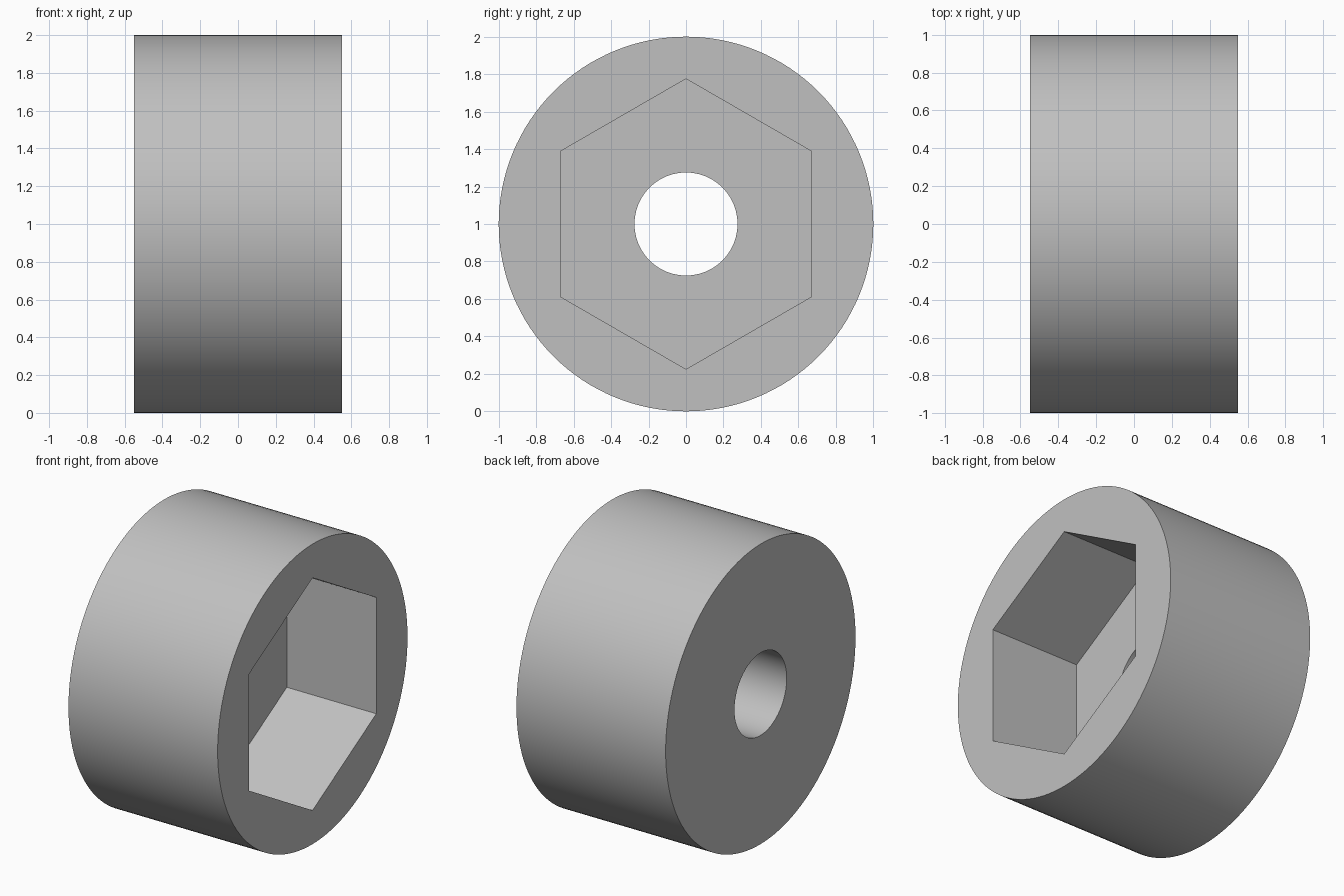
import bpy
import math
from mathutils import Matrix

cube = bpy.data.objects.get("Cube")
if cube:
    bpy.data.objects.remove(cube, do_unlink=True)

WIDTH = 1.1
RADIUS = 1.0
POCKET_DEPTH = 0.66

# Single plain grey
grey = bpy.data.materials.new("plain grey")
grey.use_nodes = True
colour = (0.53, 0.53, 0.53, 1.0)
grey.diffuse_color = colour
grey.node_tree.nodes["Principled BSDF"].inputs["Base Color"].default_value = colour


def x_prism(name, sides, radius, x_from, x_to, spin=0.0):
    """Prism lying along x between two positions, on the wheel axis."""
    bpy.ops.mesh.primitive_cylinder_add(
        vertices=sides, radius=radius, depth=x_to - x_from)
    obj = bpy.context.object
    obj.name = name
    obj.data.transform(Matrix.Rotation(math.pi / 2, 4, "Y")
                       @ Matrix.Rotation(spin, 4, "Z"))
    obj.location = ((x_from + x_to) / 2, 0, RADIUS)
    obj.data.materials.append(grey)
    return obj


half = WIDTH / 2
body = x_prism("round_body", 128, RADIUS, -half, half)

# Hexagonal pocket in the left face, point upward, and a round through hole
cutters = [
    x_prism("hex_pocket_cutter", 6, 0.775, half - POCKET_DEPTH, half + 0.2,
            math.pi / 6),
    x_prism("bore_cutter", 96, 0.275, -half - 0.2, half + 0.1),
]

bpy.ops.object.select_all(action="DESELECT")
body.select_set(True)
bpy.context.view_layer.objects.active = body
for cutter in cutters:
    cutter.hide_render = True
    cut = body.modifiers.new(cutter.name, "BOOLEAN")
    cut.operation = "DIFFERENCE"
    cut.solver = "EXACT"
    cut.object = cutter
    bpy.ops.object.modifier_apply(modifier=cut.name)
for cutter in cutters:
    bpy.data.objects.remove(cutter, do_unlink=True)

# Smooth round walls, crisp rims and pocket corners
bpy.ops.object.shade_smooth_by_angle(angle=math.radians(30))
